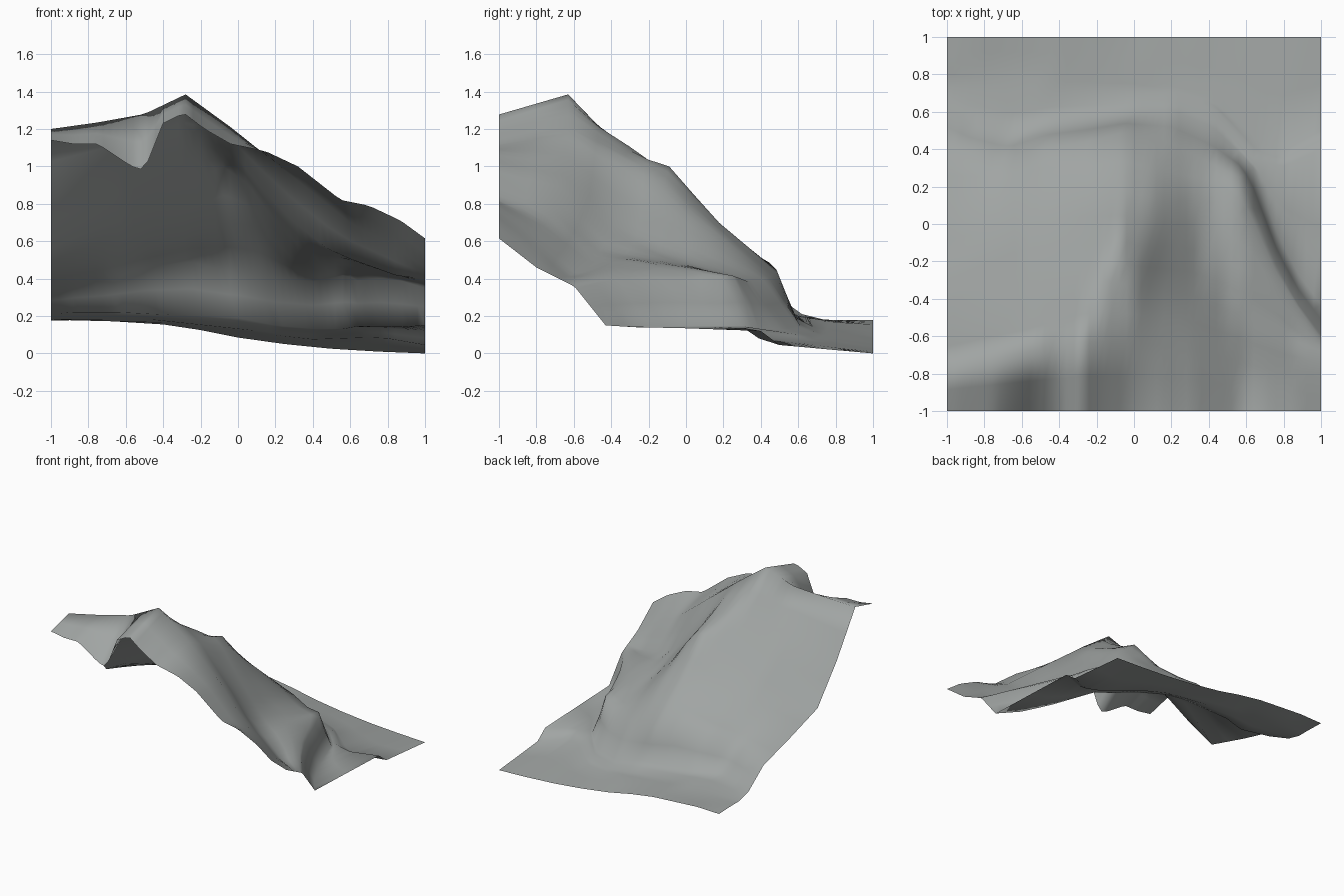
import bpy
import bmesh

COLUMNS = 50          # divisions across the width
STRIP_ROWS = 2        # divisions between neighbouring feature lines

default_cube = bpy.data.objects.get("Cube")
if default_cube:
    bpy.data.objects.remove(default_cube, do_unlink=True)


def border(y, *points):
    """Straight outer edge given as (x, z) points at a constant y."""
    return [(x, y, z) for x, z in points]


def line(*points):
    """Terrain feature line given as (x, y, z) points running across x."""
    return list(points)


def point_at(feature, x):
    """Position on a feature line at the given x."""
    for (xa, ya, za), (xb, yb, zb) in zip(feature, feature[1:]):
        if x <= xb:
            t = (x - xa) / (xb - xa)
            return ya + t * (yb - ya), za + t * (zb - za)
    return feature[-1][1:]


# Front border, cut by a gully beside the summit
front_border = border(
    -1, (-1, 1.14), (-.88, 1.12), (-.75, 1.12), (-.57, 1), (-.5, .98),
    (-.4, 1.23), (-.29, 1.285), (-.18, 1.2), (-.04, 1.12), (.15, 1.08),
    (.32, 1), (.55, .82), (.7, .79), (.87, .71), (1, .615))

# Summit ridge
brow = line(
    (-1, -.77, 1.2), (-.75, -.72, 1.235), (-.5, -.67, 1.28),
    (-.28, -.63, 1.385), (-.04, -.63, 1.21), (.3, -.66, .94),
    (.6, -.75, .7), (.8, -.79, .59), (1, -.8, .46))

# Long slope, with a crest running down from the summit to a hollow
# and a small nose on the far side of the hollow
upper_slope = line(
    (-1, -.53, .85), (-.6, -.45, 1), (-.17, -.3, 1.11), (0, -.33, 1.04),
    (.12, -.35, .89), (.3, -.38, .7), (.48, -.45, .56), (.6, -.5, .505),
    (.85, -.62, .415), (1, -.68, .4))
shoulder = line(
    (-1, -.28, .555), (-.6, -.15, .75), (-.08, -.09, 1), (.05, -.12, .91),
    (.18, -.12, .73), (.35, -.14, .55), (.5, -.2, .5), (.6, -.25, .495),
    (.75, -.37, .45), (.87, -.52, .415), (1, -.63, .375))
apron = line(
    (-1, .1, .44), (-.5, .2, .55), (-.05, .18, .7), (.1, .14, .68),
    (.2, .12, .6), (.3, .13, .5), (.42, .13, .44), (.55, .06, .455),
    (.64, -.06, .44), (.75, -.28, .43), (1, -.61, .365))

# Bluff that turns a corner towards the front
bluff_top = line(
    (-1, .42, .355), (-.7, .34, .4), (-.5, .4, .46), (-.25, .44, .49),
    (-.05, .49, .44), (.2, .43, .4), (.4, .33, .385), (.58, .24, .42),
    (.64, .08, .39), (.75, -.2, .4), (.87, -.42, .39), (1, -.59, .35))
bluff_foot = line(
    (-1, .62, .21), (-.88, .54, .22), (-.65, .48, .22), (-.45, .55, .21),
    (0, .59, .19), (.2, .61, .15), (.42, .52, .13), (.56, .39, .13),
    (.64, .3, .145), (.77, -.06, .145), (.88, -.27, .14), (1, -.43, .15))

# Low shelf and the flat ground behind it
shelf_edge = line(
    (-1, .74, .18), (-.5, .7, .185), (.2, .7, .11), (.45, .6, .1),
    (.65, .34, .14), (.8, .31, .135), (1, .4, .12))
shelf_base = line(
    (-1, .85, .18), (-.4, .83, .165), (0, .8, .12), (.4, .68, .075),
    (.7, .42, .085), (.8, .39, .08), (1, .5, .045))
back_border = border(
    1, (-1, .175), (-.8, .18), (-.4, .155), (-.2, .125), (0, .085),
    (.25, .05), (.5, .025), (.75, .01), (1, 0))

features = [front_border, brow, upper_slope, shoulder, apron, bluff_top,
            bluff_foot, shelf_edge, shelf_base, back_border]

# Loft the ground sheet through the feature lines
bm = bmesh.new()
columns = []
for i in range(COLUMNS + 1):
    x = 2 * i / COLUMNS - 1
    stations = [point_at(feature, x) for feature in features]
    column = [bm.verts.new((x, *stations[0]))]
    for (ya, za), (yb, zb) in zip(stations, stations[1:]):
        for step in range(1, STRIP_ROWS + 1):
            t = step / STRIP_ROWS
            column.append(bm.verts.new((x, ya + t * (yb - ya), za + t * (zb - za))))
    columns.append(column)

for left, right in zip(columns, columns[1:]):
    for row in range(len(left) - 1):
        bm.faces.new((left[row], right[row], right[row + 1], left[row + 1]))

mesh = bpy.data.meshes.new("hillside")
bm.to_mesh(mesh)
bm.free()
mesh.shade_smooth()
hillside = bpy.data.objects.new("hillside", mesh)
bpy.context.collection.objects.link(hillside)

# Plain stone colour
stone = bpy.data.materials.new("stone_grey")
stone.use_nodes = True
colour = (.355, .375, .368, 1)
stone.diffuse_color = colour
shader = next(n for n in stone.node_tree.nodes if n.type == "BSDF_PRINCIPLED")
shader.inputs["Base Color"].default_value = colour
mesh.materials.append(stone)
